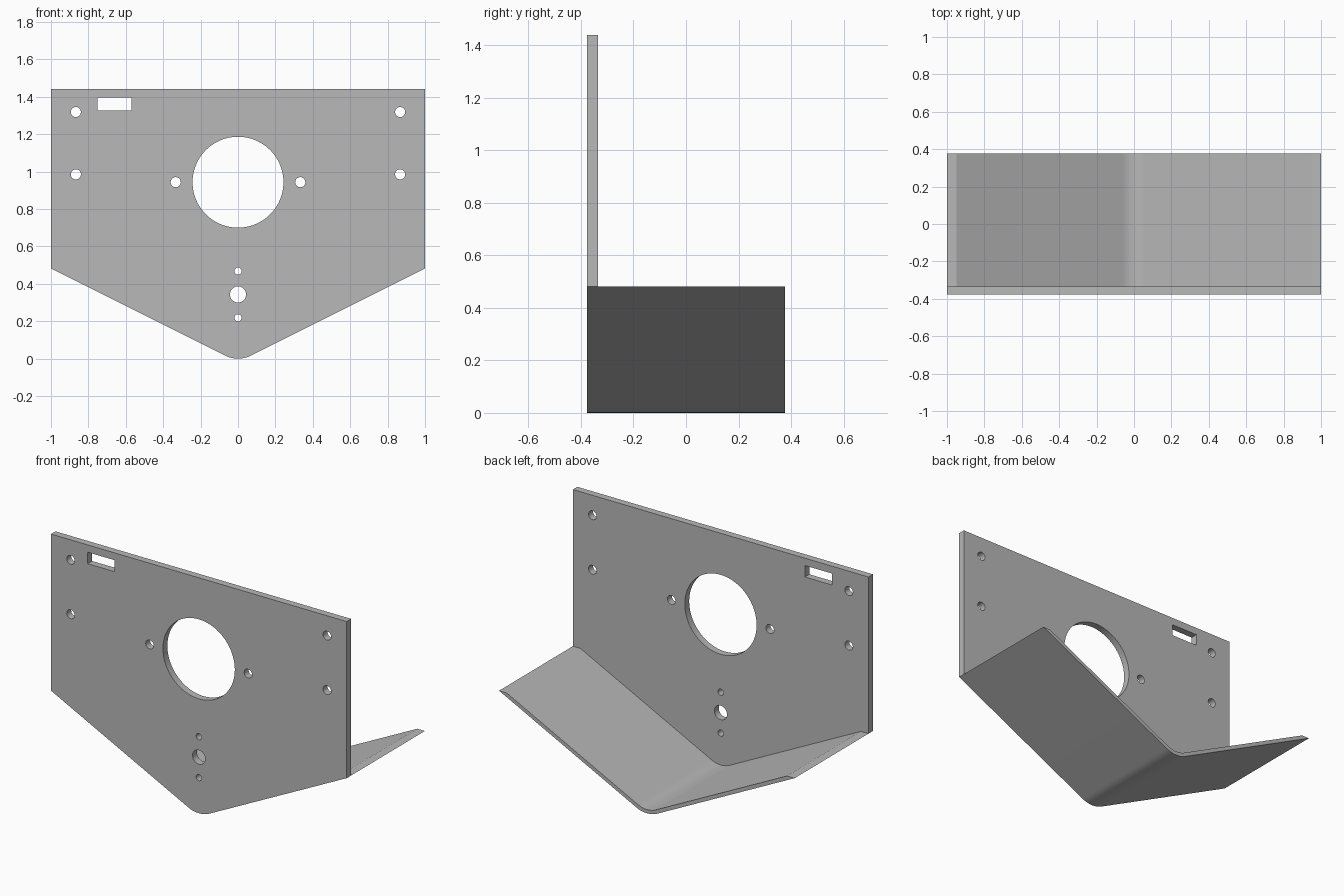
import bpy
import bmesh
import math

cube = bpy.data.objects.get("Cube")
if cube:
    bpy.data.objects.remove(cube, do_unlink=True)

# Main dimensions
HALF_W, TOP, RIM = 1.0, 1.44, 0.482
FRONT, PLATE_BACK, BACK = -0.378, -0.335, 0.378
BEND_R, SHEET = 0.16, 0.023
SLOPE = math.atan(0.501)

metal = bpy.data.materials.new("grey metal")
metal.use_nodes = True
grey = (0.48, 0.48, 0.48, 1)
metal.diffuse_color = grey
metal.node_tree.nodes["Principled BSDF"].inputs["Base Color"].default_value = grey


def circle(x, z, r, n=32):
    return [(x + r * math.cos(2 * math.pi * i / n), z + r * math.sin(2 * math.pi * i / n))
            for i in range(n)]


def bend(r, n=16):
    """Arc of the rounded fold, from left slope to right slope."""
    angles = [SLOPE * (2 * i / n - 1) for i in range(n + 1)]
    return [(r * math.sin(a), BEND_R - r * math.cos(a)) for a in angles]


def extrude_outline(name, loops, y0, y1):
    """Fill the first loop, minus the other loops, and extrude along y."""
    bm = bmesh.new()
    edges = []
    for loop in loops:
        verts = [bm.verts.new((x, y0, z)) for x, z in loop]
        edges += [bm.edges.new((a, b)) for a, b in zip(verts, verts[1:] + verts[:1])]
    bmesh.ops.triangle_fill(bm, edges=edges, use_beauty=True)
    ret = bmesh.ops.extrude_face_region(bm, geom=bm.faces[:], use_keep_orig=True)
    moved = [v for v in ret["geom"] if isinstance(v, bmesh.types.BMVert)]
    bmesh.ops.translate(bm, verts=moved, vec=(0, y1 - y0, 0))
    bmesh.ops.recalc_face_normals(bm, faces=bm.faces[:])
    mesh = bpy.data.meshes.new(name)
    bm.to_mesh(mesh)
    bm.free()
    mesh.materials.append(metal)
    obj = bpy.data.objects.new(name, mesh)
    bpy.context.collection.objects.link(obj)
    bpy.ops.object.select_all(action="DESELECT")
    obj.select_set(True)
    bpy.context.view_layer.objects.active = obj
    bpy.ops.object.shade_smooth_by_angle(angle=math.radians(25))
    return obj


# Upright plate with its openings
outline = bend(BEND_R) + [(HALF_W, RIM), (HALF_W, TOP), (-HALF_W, TOP), (-HALF_W, RIM)]
holes = [circle(0, 0.943, 0.243, 96), circle(0, 0.343, 0.043, 48)]
holes += [circle(0, z, 0.019) for z in (0.218, 0.468)]
for side in (-1, 1):
    holes.append(circle(side * 0.333, 0.943, 0.027))
    holes += [circle(side * 0.867, z, 0.027) for z in (0.985, 1.318)]
slot = [(-0.752, 1.325), (-0.57, 1.325), (-0.57, 1.395), (-0.752, 1.395)]
extrude_outline("upright_plate", [outline] + holes + [slot], FRONT, PLATE_BACK)

# Folded sheet behind the plate, its rims cut level
rim_x = HALF_W - SHEET / math.sin(SLOPE)
outer = [(-HALF_W, RIM)] + bend(BEND_R) + [(HALF_W, RIM)]
inner = [(-rim_x, RIM)] + bend(BEND_R - SHEET) + [(rim_x, RIM)]
extrude_outline("folded_tray", [outer + inner[::-1]], PLATE_BACK, BACK)
